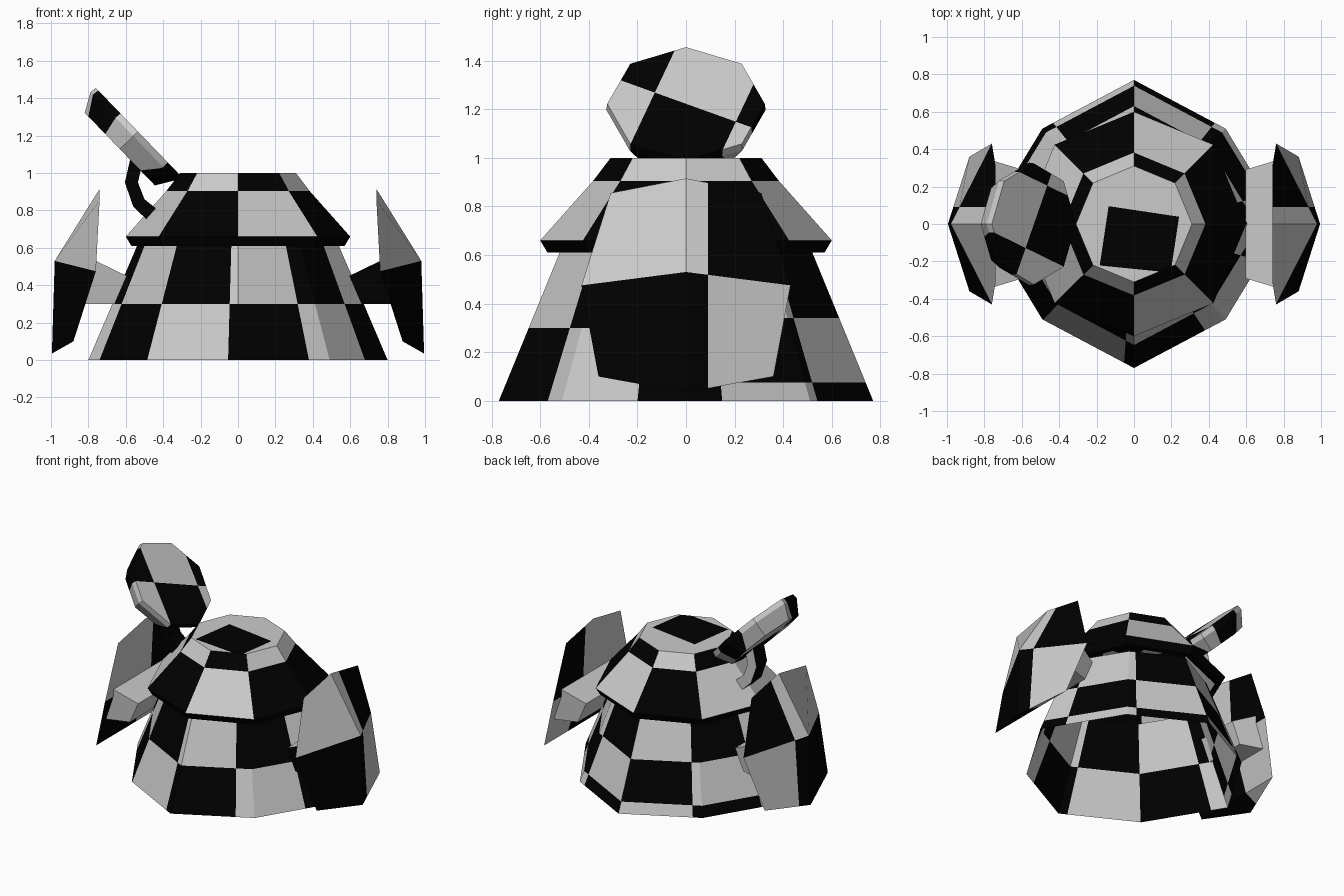
import bpy, bmesh, math
from mathutils import Vector, Matrix

if "Cube" in bpy.data.objects:
    bpy.data.objects.remove(bpy.data.objects["Cube"])

def make_mat(name, v):
    m = bpy.data.materials.new(name)
    m.diffuse_color = (v, v, v, 1)
    m.use_nodes = True
    m.node_tree.nodes["Principled BSDF"].inputs["Base Color"].default_value = m.diffuse_color
    return m

LIGHT, BLACK = 0, 1
mats = [make_mat("light grey", 0.6), make_mat("black", 0.0)]

def finish(bm, name, rule):
    """Colour faces by rule(centre, normal) -> True for black, and make the object."""
    bmesh.ops.recalc_face_normals(bm, faces=bm.faces[:])
    bm.normal_update()
    for f in bm.faces:
        f.material_index = BLACK if rule(f.calc_center_median(), f.normal) else LIGHT
    me = bpy.data.meshes.new(name)
    bm.to_mesh(me)
    bm.free()
    for m in mats:
        me.materials.append(m)
    ob = bpy.data.objects.new(name, me)
    bpy.context.collection.objects.link(ob)
    return ob

def cut(bm, co, no, faces=None):
    fs = faces or bm.faces[:]
    geom = fs + list({e for f in fs for e in f.edges}) + list({v for f in fs for v in f.verts})
    bmesh.ops.bisect_plane(bm, geom=geom, plane_co=co, plane_no=no)

def loft(rings, start=True, end=True):
    """Skin equal-length rings of points, with optional end caps."""
    bm = bmesh.new()
    vs = [[bm.verts.new(p) for p in r] for r in rings]
    n = len(vs[0])
    for a, b in zip(vs, vs[1:]):
        for i in range(n):
            j = (i + 1) % n
            bm.faces.new((a[i], a[j], b[j], b[i]))
    if start:
        bm.faces.new(vs[0][::-1])
    if end:
        bm.faces.new(vs[-1])
    return bm

def octagon(r, z):
    return [(r * math.cos(i * math.pi / 4), r * math.sin(i * math.pi / 4), z) for i in range(8)]

# Body: eight-sided tapered open skirt, split along its outline for the checks
STEP, L1, L2 = 0.49, 0.555, 1.155

def outline(u, side):
    a = abs(u)
    if a <= L1:
        t = a / L1
        x, y = 0.49 * t, 0.77 - 0.26 * t
    else:
        t = (a - L1) / (L2 - L1)
        x, y = 0.49 + 0.31 * t, 0.51 * (1 - t)
    return math.copysign(x, u), side * y

def distance_along(x, y):
    """Inverse of outline, from the direction of a point."""
    return min((i * 0.01 - L2 for i in range(232)),
               key=lambda u: abs(math.atan2(*outline(u, 1)) - math.atan2(x, abs(y))))

front = sorted([-L2, -L1, 0, L1] + [k * STEP - 0.06 for k in (-2, -1, 0, 1, 2)])
back = sorted([L2, L1, 0, -L1] + [k * STEP for k in (-2, -1, 1, 2)], reverse=True)
loop = [outline(u, -1) for u in front] + [outline(u, 1) for u in back]
rings = []
for z in (0, 0.075, 0.3, 0.34, 0.61):
    s = 1 - 0.325 * z / 0.61
    rings.append([(x * s, y * s, z) for x, y in loop])

def body_rule(c, n):
    u = distance_along(c.x, c.y)
    if c.y < 0:
        return (math.floor((u + 0.06) / STEP) + (c.z > 0.3)) % 2 == 0
    row = 1 if 0.075 < c.z < 0.34 else 0
    return (math.floor(-u / STEP) + row) % 2 == 1

finish(loft(rings, False, False), "body", body_rule)

# Upper dome with rim and flat cap that carries one dark square
bm = loft([octagon(0.53, 0.61), octagon(0.57, 0.61), octagon(0.6, 0.66),
           octagon(0.382, 0.905), octagon(0.31, 1.0)], start=False)
for co, no in (((-0.15, 0, 0), (1, -0.15, 0)), ((0.235, 0, 0), (1, -0.15, 0)),
               ((0, 0.075, 0), (0.15, 1, 0)), ((0, -0.24, 0), (0.1, 1, 0))):
    cut(bm, co, no, [f for f in bm.faces if f.calc_center_median().z > 0.99])

def dome_rule(c, n):
    if c.z > 0.99:
        return -0.15 < c.x - 0.15 * c.y < 0.235 and -0.24 - 0.1 * c.x < c.y < 0.075 - 0.15 * c.x
    if c.z < 0.66:
        return True
    sector = int((math.atan2(c.y, c.x) % (2 * math.pi)) / (math.pi / 4))
    dark = (sector % 2 == 1) == (c.y < 0)
    return dark != (c.z > 0.9)

finish(bm, "dome", dome_rule)

# Open hatch: bevelled eight-sided disc, tilted on its hinge
bm = loft([octagon(0.324, 0), octagon(0.328, -0.035), octagon(0.27, -0.135)])
for co, no in (((0, 0, 0), (1, -0.5, 0)), ((0, -0.15, 0), (0.34, 1, 0)),
               ((0, 0.24, 0), (0.34, 1, 0))):
    cut(bm, co, no)
axis = Vector((0.72, 0, 0.695)).normalized()
down = Vector((axis.z, 0, -axis.x))
tilt = Matrix((down, Vector((0, 1, 0)), axis)).transposed()
centre = Vector((-0.535, 0, 1.222))
bmesh.ops.transform(bm, matrix=Matrix.Translation(centre) @ tilt.to_4x4(), verts=bm.verts[:])

def hatch_rule(c, n):
    p = c - centre
    d = p.dot(down)
    lower = d - 0.5 * p.y > 0
    middle = -0.15 < p.y + 0.34 * d < 0.24
    return lower == middle

finish(bm, "hatch", hatch_rule)

# Hinge: curved strap behind the hatch
path = [(-0.54, 1.08), (-0.57, 0.95), (-0.53, 0.84), (-0.44, 0.76)]
offs = [(0.035, 0), (0.035, 0), (0.03, 0.02), (0.02, 0.035)]
rings = [[(x - a, -0.06, z - b), (x + a, -0.06, z + b), (x + a, 0.06, z + b), (x - a, 0.06, z - b)]
         for (x, z), (a, b) in zip(path, offs)]
finish(loft(rings), "hinge", lambda c, n: n.y < 0.5)

# Side shields and the arms that carry them
for side, label in ((1, "right"), (-1, "left")):
    rows = [((0.74, 0.31, 0.855), (0.74, 0.915)),
            ((0.76, 0.43, 0.475), (0.98, 0.53)),
            ((0.88, 0.36, 0.1), (0.995, 0.035))]
    bm = loft([[(side * x, -y, z), (side * rx, 0, rz), (side * x, y, z)]
               for (x, y, z), (rx, rz) in rows])
    cut(bm, (0, 0.09, 0), (0, 1, 0))
    finish(bm, label + "_shield", lambda c, n: (c.y > 0.09) == (c.z > 0.49))

    arm = [[(side * x0, -w, 0.3), (side * x0, w, 0.3), (side * x1, w, top), (side * x1, -w, top)]
           for x0, x1, w, top in ((0.66, 0.595, 0.29, 0.45), (0.815, 0.76, 0.34, 0.53))]
    finish(loft(arm), label + "_arm", lambda c, n: side > 0 and n.y < -0.5)
